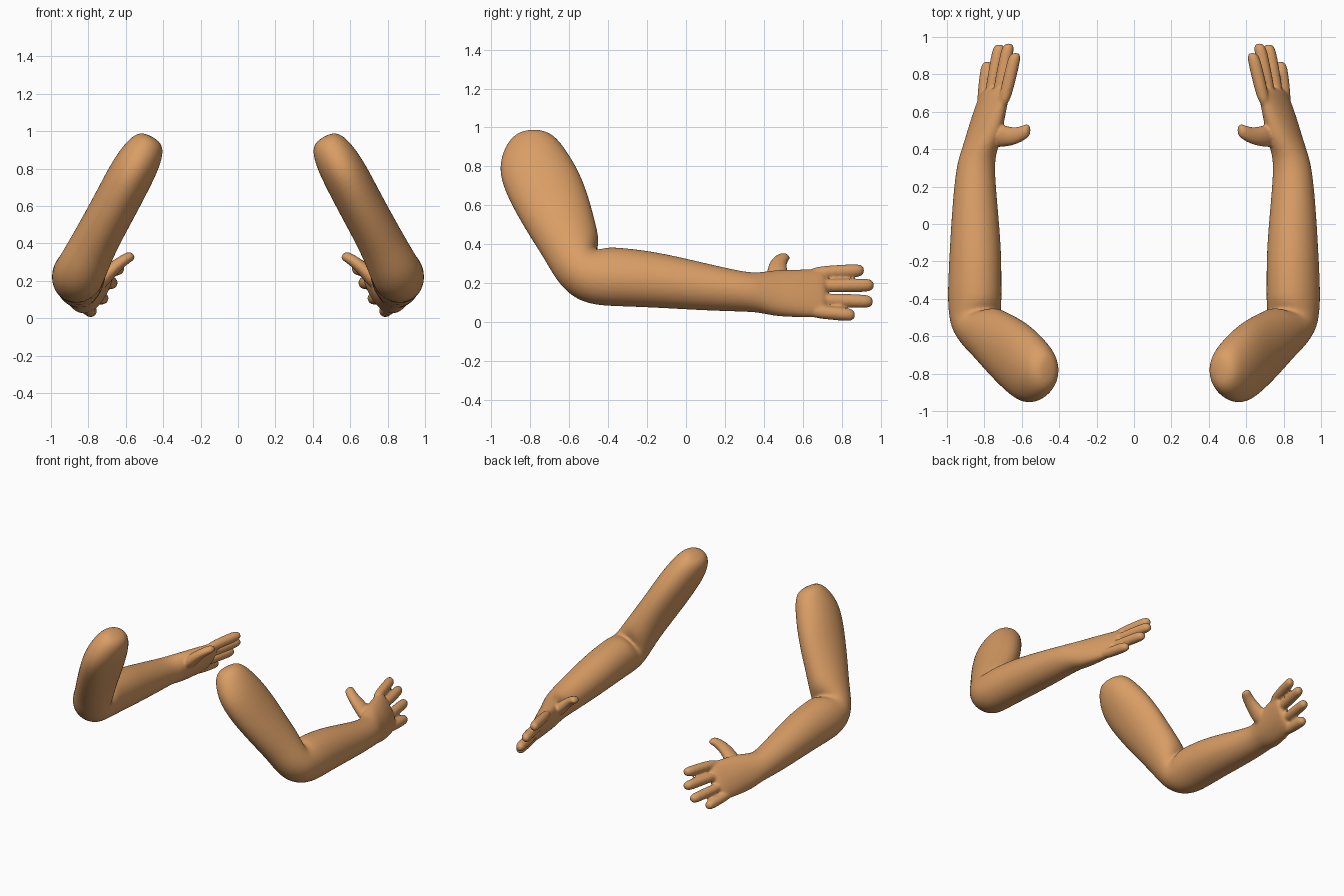
import bpy, bmesh
from math import cos, sin, pi
from mathutils import Vector

cube = bpy.data.objects.get("Cube")
if cube:
    bpy.data.objects.remove(cube)

skin = bpy.data.materials.new("tan_skin")
skin.use_nodes = True
skin.diffuse_color = (0.70, 0.34, 0.13, 1)
skin.node_tree.nodes["Principled BSDF"].inputs["Base Color"].default_value = skin.diffuse_color

# Each arm bends in a tilted plane: UP lies in the plane, OUT is its normal
UP = Vector((-0.49, 0, 0.872))
OUT = Vector((0.872, 0, 0.49))
SIDES = 16


def on_plane(y, z, d):
    """Point at height z on the plane lying d along OUT."""
    p = OUT * d + UP * ((z - OUT.z * d) / UP.z)
    p.y = y
    return p


def loft(bm, rings):
    """Closed tube through elliptical rings of (centre, axis, axis)."""
    loops = [[bm.verts.new(c + a * cos(2 * pi * i / SIDES) + b * sin(2 * pi * i / SIDES))
              for i in range(SIDES)] for c, a, b in rings]
    for low, high in zip(loops, loops[1:]):
        for i in range(SIDES):
            j = (i + 1) % SIDES
            bm.faces.new((low[i], low[j], high[j], high[i]))
    bm.faces.new(loops[0])
    bm.faces.new(loops[-1])


# Limb sections, shoulder to knuckles: outer y, z, inner y, z, depth, half thickness
LIMB = [
    (-.85, .972, -.72, .972, .875, .05),
    (-.91, .935, -.66, .940, .875, .095),
    (-.955, .85, -.60, .86, .875, .118),
    (-.965, .75, -.54, .76, .875, .125),
    (-.905, .61, -.495, .64, .870, .125),
    (-.81, .45, -.465, .52, .868, .125),
    (-.73, .33, -.445, .44, .865, .128),
    (-.67, .22, -.45, .385, .860, .135),
    (-.58, .135, -.465, .345, .857, .140),
    (-.47, .10, -.41, .372, .857, .143),
    (-.36, .095, -.34, .370, .857, .143),
    (-.15, .088, -.15, .348, .845, .140),
    (.10, .072, .10, .290, .830, .123),
    (.30, .065, .30, .245, .816, .105),
    (.38, .058, .38, .245, .800, .095),
    (.46, .033, .46, .265, .775, .085),
    (.58, .027, .58, .268, .750, .070),
    (.68, .025, .68, .272, .725, .053),
    (.73, .030, .73, .270, .715, .040),
]

# Fingers: base z, tip z, tip y, tip depth
FINGERS = [(.250, .266, .915, .682), (.185, .190, .965, .676),
           (.117, .105, .960, .678), (.058, .036, .868, .700)]

# Thumb: x, y, z, radius
THUMB = [(.75, .47, .18, .065), (.69, .47, .245, .058), (.645, .468, .285, .048),
         (.605, .48, .315, .043), (.575, .497, .332, .040), (.558, .503, .341, .028)]


def build_arm(name, side):
    bm = bmesh.new()

    # Upper arm, elbow, forearm and palm
    rings = []
    for oy, oz, iy, iz, d, thick in LIMB:
        outer, inner = on_plane(oy, oz, d), on_plane(iy, iz, d)
        rings.append(((outer + inner) / 2, (outer - inner) / 2, OUT * thick))
    loft(bm, rings)

    # Four fingers with rounded tips
    for z0, z1, tip, depth in FINGERS:
        start, end = on_plane(.62, z0, .735), on_plane(tip, z1, depth)
        length = (end - start).length
        rings = []
        for back, scale in ((length, .9), (.15, 1), (.07, 1), (.025, .93), (.007, .68), (0, .35)):
            centre = end.lerp(start, back / length)
            rings.append((centre, UP * .036 * scale, OUT * .036 * scale))
        loft(bm, rings)

    # Flattened thumb reaching inward
    loft(bm, [(Vector((x, y, z)), Vector((0, r, 0)), Vector((.6, 0, .8)) * r * .7)
              for x, y, z, r in THUMB])

    for v in bm.verts:
        v.co.x *= side
    bmesh.ops.recalc_face_normals(bm, faces=bm.faces)
    mesh = bpy.data.meshes.new(name)
    bm.to_mesh(mesh)
    bm.free()
    mesh.materials.append(skin)
    arm = bpy.data.objects.new(name, mesh)
    bpy.context.collection.objects.link(arm)

    # Round the sections, then fuse all parts into one soft skin
    arm.modifiers.new("round", "SUBSURF").levels = 2
    arm.modifiers["round"].render_levels = 2
    fuse = arm.modifiers.new("fuse", "REMESH")
    fuse.mode = "VOXEL"
    fuse.voxel_size = 0.009
    fuse.use_smooth_shade = True
    soften = arm.modifiers.new("soften", "SMOOTH")
    soften.factor = 0.5
    soften.iterations = 4


build_arm("left_arm", 1)
build_arm("right_arm", -1)
